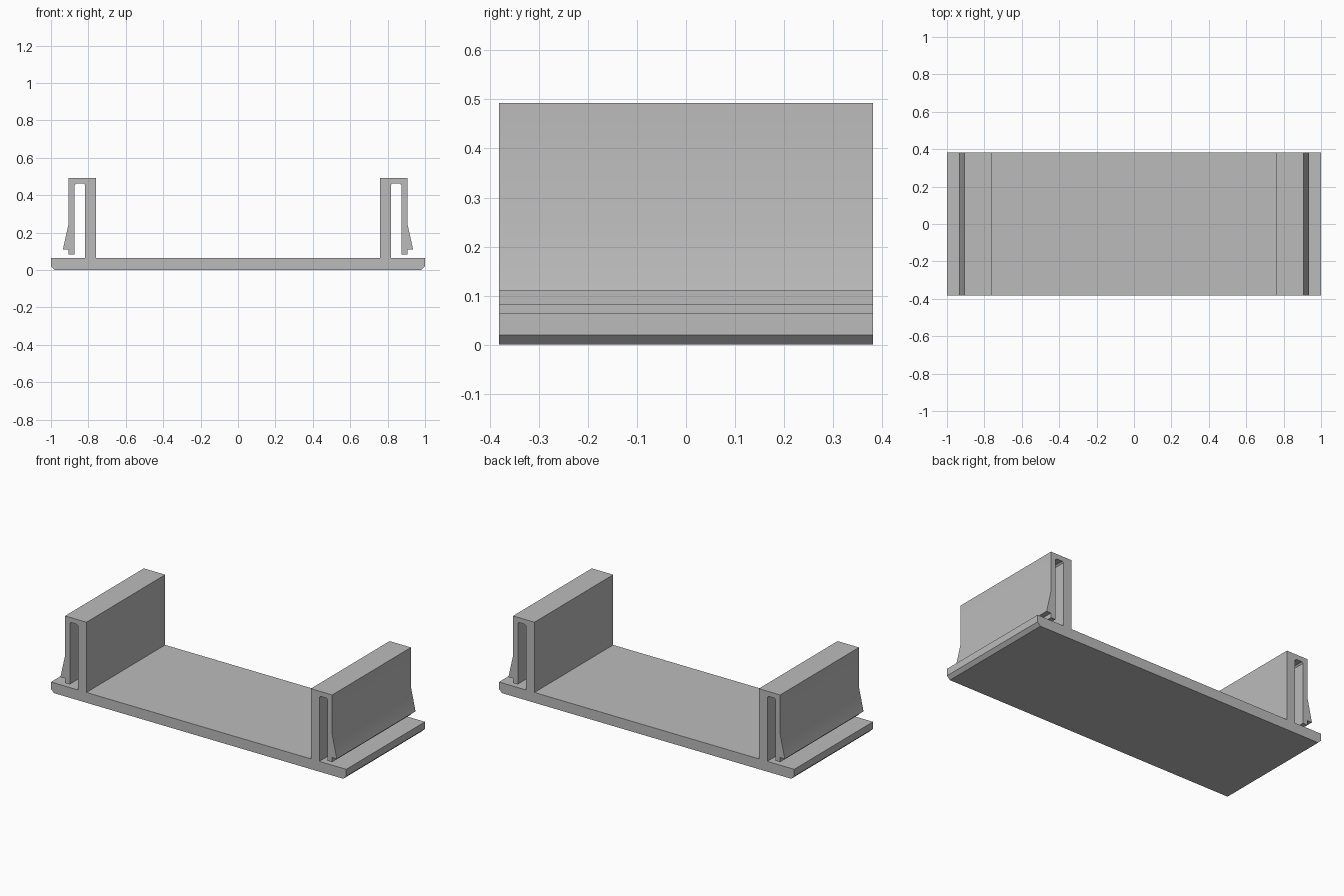
import bpy
import bmesh
import math

DEPTH = 0.762        # length along y
PLATE_TOP = 0.063

cube = bpy.data.objects.get("Cube")
if cube:
    bpy.data.objects.remove(cube, do_unlink=True)

grey = bpy.data.materials.new("plain grey")
grey.use_nodes = True
colour = (0.5, 0.5, 0.5, 1)
grey.diffuse_color = colour
grey.node_tree.nodes["Principled BSDF"].inputs["Base Color"].default_value = colour


def extrude_profile(name, points):
    """Extrude an x-z outline along y, centred on y = 0."""
    bm = bmesh.new()
    face = bm.faces.new([bm.verts.new((x, -DEPTH / 2, z)) for x, z in points])
    result = bmesh.ops.extrude_face_region(bm, geom=[face])
    moved = [v for v in result["geom"] if isinstance(v, bmesh.types.BMVert)]
    bmesh.ops.translate(bm, verts=moved, vec=(0, DEPTH, 0))
    bmesh.ops.recalc_face_normals(bm, faces=bm.faces)
    mesh = bpy.data.meshes.new(name)
    bm.to_mesh(mesh)
    bm.free()
    mesh.materials.append(grey)
    obj = bpy.data.objects.new(name, mesh)
    bpy.context.collection.objects.link(obj)
    bpy.ops.object.select_all(action="DESELECT")
    obj.select_set(True)
    bpy.context.view_layer.objects.active = obj
    bpy.ops.object.shade_smooth_by_angle(angle=math.radians(30))
    return obj


# Base plate with chamfered lower side edges
extrude_profile("base_plate", [
    (-0.98, 0), (0.98, 0), (1, 0.02), (1, PLATE_TOP),
    (-1, PLATE_TOP), (-1, 0.02)])

# Hooked clip: upright wall, folded-over top and springy arm with a barb
clip = [
    (0.76, PLATE_TOP), (0.76, 0.493), (0.905, 0.493),
    (0.905, 0.25), (0.936, 0.11), (0.905, 0.11),
    (0.905, 0.082), (0.873, 0.082),
    (0.873, 0.455), (0.865, 0.463), (0.826, 0.463), (0.818, 0.455),
    (0.818, PLATE_TOP)]

for name, side in (("left_clip", 1), ("right_clip", -1)):
    extrude_profile(name, [(side * x, z) for x, z in clip])
